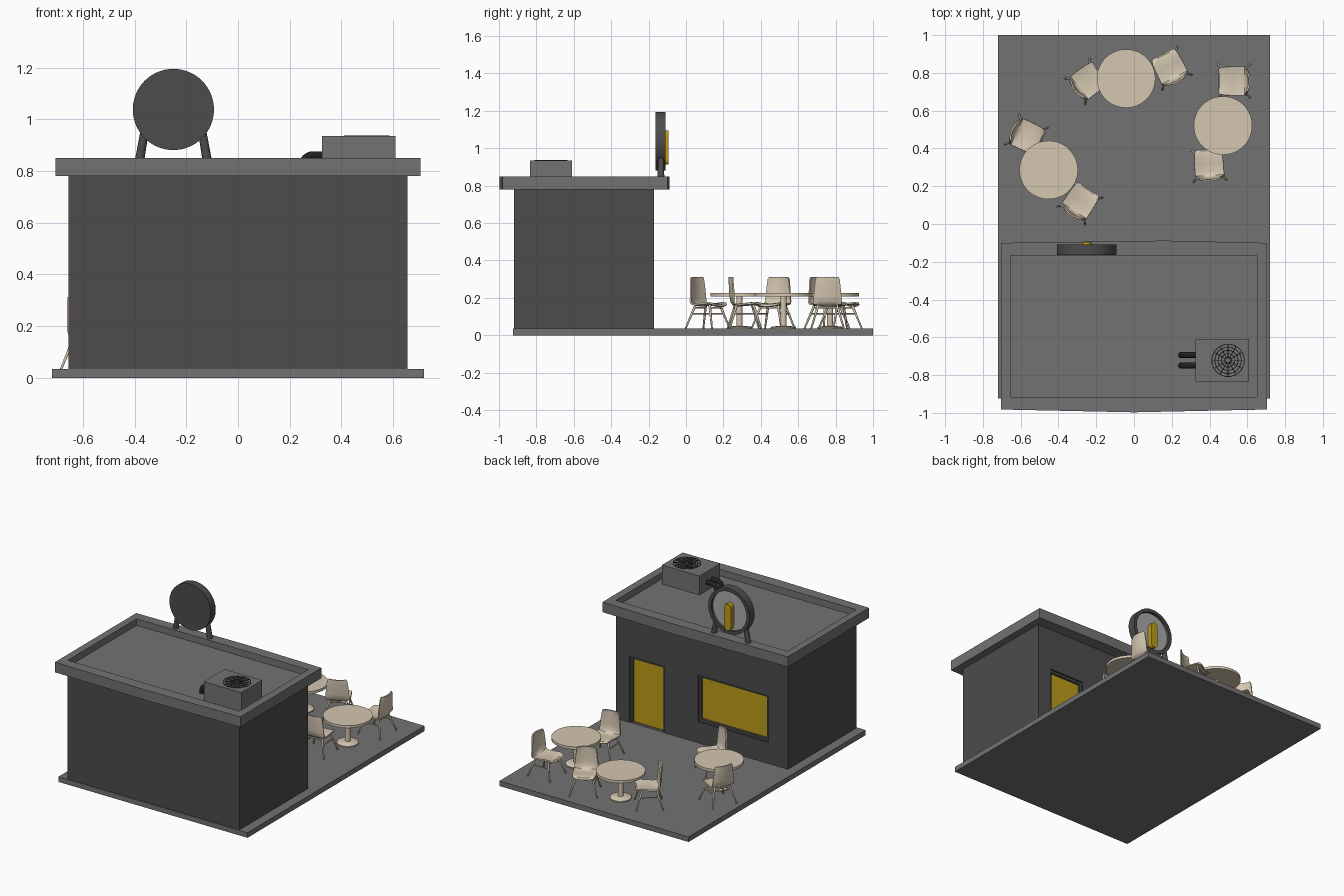
import bpy, bmesh
from math import pi, cos, sin, radians
from mathutils import Vector, Matrix

if "Cube" in bpy.data.objects:
    bpy.data.objects.remove(bpy.data.objects["Cube"])


def material(name, r, g, b):
    m = bpy.data.materials.new(name)
    m.diffuse_color = (r, g, b, 1)
    m.use_nodes = True
    m.node_tree.nodes["Principled BSDF"].inputs["Base Color"].default_value = m.diffuse_color
    return m


GREY = material("concrete_grey", 0.17, 0.17, 0.17)
DARK = material("dark_grey", 0.075, 0.07, 0.07)
BLACK = material("black", 0.015, 0.015, 0.015)
PALE = material("pale_grey", 0.4, 0.4, 0.4)
YELLOW = material("warm_yellow", 0.5, 0.33, 0.01)
CREAM = material("cream", 0.66, 0.57, 0.44)


def finish(name, bm, mat, smooth=False):
    bmesh.ops.recalc_face_normals(bm, faces=bm.faces)
    me = bpy.data.meshes.new(name)
    bm.to_mesh(me)
    bm.free()
    ob = bpy.data.objects.new(name, me)
    bpy.context.collection.objects.link(ob)
    me.materials.append(mat)
    if smooth:
        activate(ob)
        bpy.ops.object.shade_smooth_by_angle(angle=radians(40))
    return ob


def activate(ob):
    bpy.ops.object.select_all(action='DESELECT')
    bpy.context.view_layer.objects.active = ob
    ob.select_set(True)


def prism(name, pts, h, mat):
    """Extrude a flat 3D outline by the vector h."""
    bm = bmesh.new()
    f = bm.faces.new([bm.verts.new(p) for p in pts])
    r = bmesh.ops.extrude_face_region(bm, geom=[f])
    bmesh.ops.translate(bm, vec=h, verts=[v for v in r['geom'] if isinstance(v, bmesh.types.BMVert)])
    return finish(name, bm, mat)


def box(name, x0, x1, y0, y1, z0, z1, mat=GREY):
    pts = [(x0, y0, z0), (x1, y0, z0), (x1, y1, z0), (x0, y1, z0)]
    return prism(name, pts, (0, 0, z1 - z0), mat)


def cut(ob, cutter):
    m = ob.modifiers.new("cut", 'BOOLEAN')
    m.operation, m.solver, m.object = 'DIFFERENCE', 'EXACT', cutter
    activate(ob)
    bpy.ops.object.modifier_apply(modifier=m.name)
    bpy.data.objects.remove(cutter)


def lathe(name, prof, loc, mat, n=48, rot=None):
    """Spin (radius, height) pairs round z, then place."""
    bm = bmesh.new()
    vs = [bm.verts.new((r, 0, h)) for r, h in prof]
    es = [bm.edges.new(p) for p in zip(vs, vs[1:])]
    bmesh.ops.spin(bm, geom=vs + es, cent=(0, 0, 0), axis=(0, 0, 1), angle=2 * pi, steps=n)
    bmesh.ops.remove_doubles(bm, verts=bm.verts, dist=1e-5)
    bm.transform(Matrix.Translation(loc) @ (rot or Matrix()))
    return finish(name, bm, mat, True)


def rod(bm, p, q, r1, r2=None, n=10):
    p, q = Vector(p), Vector(q)
    d = q - p
    mat = Matrix.Translation((p + q) / 2) @ d.to_track_quat('Z', 'Y').to_matrix().to_4x4()
    bmesh.ops.create_cone(bm, cap_ends=True, segments=n, radius1=r1, radius2=r2 or r1,
                          depth=d.length, matrix=mat)


# Terrace slab and building
box("terrace_slab", -0.72, 0.72, -0.925, 1.0, 0, 0.035)
walls = box("walls", -0.655, 0.655, -0.92, -0.172, 0.035, 0.785, DARK)

# Door and window: recessed frame with a glowing panel
for name, x0, x1, z0, z1, sill in (("door", 0.285, 0.55, 0.036, 0.49, 0),
                                   ("window", -0.503, 0.03, 0.18, 0.50, 0.018)):
    cut(walls, box("cutter", x0, x1, -0.22, -0.1, z0, z1, DARK))
    frame = box(name + "_frame", x0, x1, -0.22, -0.185, z0, z1, DARK)
    t = 0.016
    cut(frame, box("cutter", x0 + t, x1 - t, -0.205, -0.1, z0 + sill - 0.001, z1 - t, DARK))
    box(name + "_panel", x0 + t, x1 - t, -0.206, -0.2, z0 + sill, z1 - t, YELLOW)

# Roof with a sunken middle
outline = [(-0.705, -0.1), (0.16, -0.088), (0.705, -0.1), (0.705, -0.982), (0, -0.997), (-0.705, -0.982)]
roof = prism("roof", [(x, y, 0.78) for x, y in outline], (0, 0, 0.07), GREY)
cut(roof, box("cutter", -0.655, 0.652, -0.915, -0.167, 0.805, 0.95))

# Air conditioner with round grille
box("air_conditioner", 0.325, 0.61, -0.835, -0.61, 0.805, 0.935)
bm = bmesh.new()
C = Vector((0.498, -0.722, 0.936))
for r in (0.018, 0.036, 0.053, 0.07, 0.086):
    ring = [C + Vector((r * cos(a * pi / 16), r * sin(a * pi / 16), 0)) for a in range(32)]
    for i in range(32):
        rod(bm, ring[i - 1], ring[i], 0.0022, n=6)
for k in range(12):
    d = Vector((cos(k * pi / 6), sin(k * pi / 6), 0))
    rod(bm, C + d * 0.01, C + d * 0.086, 0.0022, n=6)
finish("fan_grille", bm, BLACK)

# Bent pipes from the air conditioner into the roof
for i, y in enumerate((-0.694, -0.749)):
    cu = bpy.data.curves.new("pipe", 'CURVE')
    cu.dimensions, cu.bevel_depth, cu.bevel_resolution = '3D', 0.016, 3
    cu.use_fill_caps = True
    path = [(0.33, 0.861)] + [(0.29 - 0.04 * sin(a * pi / 12), 0.821 + 0.04 * cos(a * pi / 12))
                              for a in range(7)] + [(0.25, 0.80)]
    sp = cu.splines.new('POLY')
    sp.points.add(len(path) - 1)
    for p, (x, z) in zip(sp.points, path):
        p.co = (x, y, z, 1)
    cu.materials.append(BLACK)
    bpy.context.collection.objects.link(bpy.data.objects.new(f"pipe_{i + 1}", cu))

# Round roof sign facing the terrace
SX, SZ = -0.25, 1.038
face_out = Matrix.Rotation(-pi / 2, 4, 'X')
lathe("sign_rim", [(0, 0), (0.157, 0), (0.157, 0.055), (0.134, 0.055), (0.134, 0.035), (0, 0.035)],
      (SX, -0.164, SZ), DARK, 64, face_out)
lathe("sign_face", [(0, 0), (0.134, 0), (0.134, 0.004), (0, 0.004)], (SX, -0.131, SZ), PALE, 64, face_out)
pill = []
for k in range(18):
    a = (k if k < 9 else k - 1) * pi / 8
    pill.append((SX + 0.025 * cos(a), -0.129, 1.003 + (0.066 if k < 9 else -0.066) + 0.025 * sin(a)))
prism("sign_emblem", pill, (0, 0.035, 0), YELLOW)
bm = bmesh.new()
for s in (-1, 1):
    rod(bm, (SX + s * 0.13, -0.134, 0.845), (SX + s * 0.112, -0.134, 0.95), 0.018, 0.016, 16)
finish("sign_legs", bm, DARK, True)

# Round tables
for i, (x, y) in enumerate(((-0.042, 0.77), (0.471, 0.521), (-0.452, 0.286))):
    lathe(f"table_top_{i + 1}", [(0, 0.207), (0.155, 0.207), (0.155, 0.225), (0, 0.225)], (x, y, 0), CREAM)
    lathe(f"table_stand_{i + 1}", [(0, 0.034), (0.068, 0.034), (0.068, 0.042), (0.062, 0.047), (0.016, 0.05),
                                   (0.016, 0.208), (0, 0.208)], (x, y, 0), CREAM, 32)

# Moulded chair shell facing +x: (x, z, half width, edge lift forwards or upwards)
side = [(0.08, 0.152, 0.062), (0.074, 0.162, 0.07), (0.05, 0.166, 0.075), (0.01, 0.161, 0.077),
        (-0.035, 0.158, 0.077), (-0.058, 0.163, 0.077), (-0.07, 0.18, 0.076), (-0.075, 0.21, 0.073),
        (-0.078, 0.26, 0.068), (-0.081, 0.30, 0.063), (-0.081, 0.312, 0.055)]
bm = bmesh.new()
rows = []
for x, z, w in side:
    back = min(max((z - 0.16) / 0.03, 0), 1) if x < -0.04 else 0
    rows.append([bm.verts.new((x + back * 0.014 * t * t, w * t, z + (1 - back) * 0.008 * t * t))
                 for t in (k / 4 - 1 for k in range(9))])
for a, b in zip(rows, rows[1:]):
    for k in range(8):
        bm.faces.new((a[k], a[k + 1], b[k + 1], b[k]))
shell = finish("chair_shell", bm, CREAM)
m = shell.modifiers.new("thickness", 'SOLIDIFY')
m.thickness, m.offset = 0.009, 0
activate(shell)
bpy.ops.object.modifier_apply(modifier=m.name)
bpy.ops.object.shade_smooth_by_angle(angle=radians(45))

# Splayed chair legs with stretchers
bm = bmesh.new()
for sx in (-1, 1):
    for sy in (-1, 1):
        rod(bm, (sx * 0.085, sy * 0.088, 0.034), (sx * 0.045, sy * 0.05, 0.162), 0.0045, 0.007)
for s in (-1, 1):
    rod(bm, (-0.06, s * 0.064, 0.115), (0.06, s * 0.064, 0.115), 0.004)
    rod(bm, (s * 0.05, -0.055, 0.147), (s * 0.05, 0.055, 0.147), 0.005)
legs = finish("chair_legs", bm, CREAM, True)

# Place the six chairs
chairs = [(0.53, 0.757, 180), (0.397, 0.312, 94), (-0.246, 0.754, 38),
          (0.19, 0.825, 117), (-0.57, 0.466, -25), (-0.286, 0.116, 57)]
for i, (x, y, a) in enumerate(chairs):
    for part in (shell, legs):
        ob = part if i == 0 else part.copy()
        if i:
            ob.name = f"{part.name}_{i + 1}"
            bpy.context.collection.objects.link(ob)
        ob.location, ob.rotation_euler = (x, y, 0), (0, 0, radians(a))
